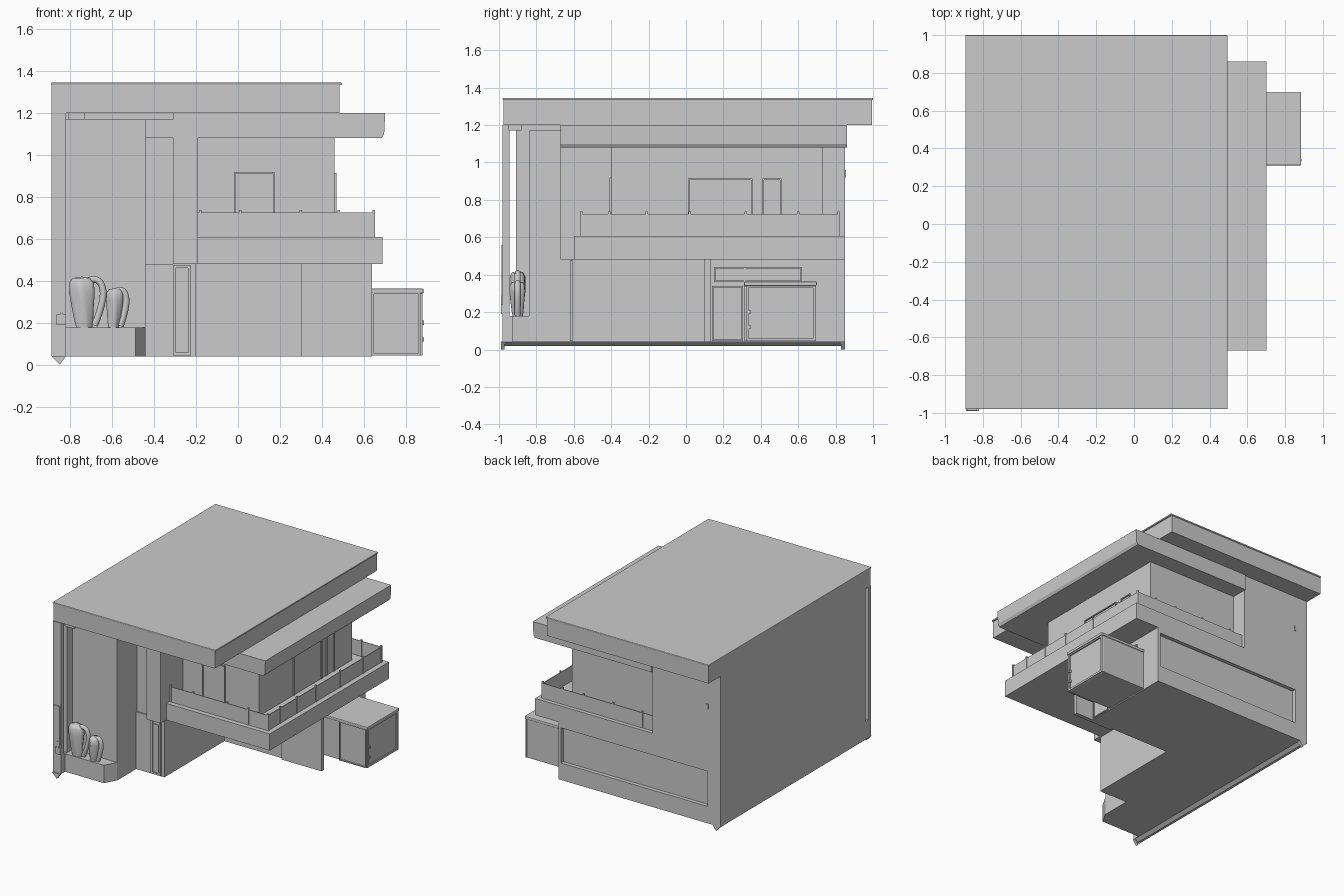
import bpy
import bmesh
import math

cube = bpy.data.objects.get("Cube")
if cube:
    bpy.data.objects.remove(cube, do_unlink=True)

# One plain grey for everything
grey = bpy.data.materials.new("plain grey")
grey.use_nodes = True
COLOUR = (0.6, 0.6, 0.6, 1)
grey.diffuse_color = COLOUR
grey.node_tree.nodes["Principled BSDF"].inputs["Base Color"].default_value = COLOUR


def finish(name, bm):
    bmesh.ops.recalc_face_normals(bm, faces=bm.faces)
    mesh = bpy.data.meshes.new(name)
    bm.to_mesh(mesh)
    bm.free()
    mesh.materials.append(grey)
    ob = bpy.data.objects.new(name, mesh)
    bpy.context.collection.objects.link(ob)
    return ob


def prism(name, points, low, high, axis="z"):
    """Extrude a flat outline along z (outline in xy) or y (outline in xz)."""
    bm = bmesh.new()
    place = (lambda a, b: (a, b, low)) if axis == "z" else (lambda a, b: (a, low, b))
    face = bm.faces.new([bm.verts.new(place(a, b)) for a, b in points])
    out = bmesh.ops.extrude_face_region(bm, geom=[face])
    moved = [v for v in out["geom"] if isinstance(v, bmesh.types.BMVert)]
    step = high - low
    bmesh.ops.translate(bm, verts=moved, vec=(0, 0, step) if axis == "z" else (0, step, 0))
    return finish(name, bm)


def box(name, x, y, z, bevel=0):
    outline = [(x[0], y[0]), (x[1], y[0]), (x[1], y[1]), (x[0], y[1])]
    ob = prism(name, outline, z[0], z[1])
    if bevel:
        mod = ob.modifiers.new("soft edges", "BEVEL")
        mod.width = bevel
        mod.segments = 2
    return ob


def frame(name, plane, at, a, z, w=0.008, t=0.009, bottom=True):
    """Thin rectangular trim standing on a wall facing +x or a wall facing -y."""
    bars = [((a[0], a[0] + w), z), ((a[1] - w, a[1]), z), (a, (z[1] - w, z[1]))]
    if bottom:
        bars.append((a, (z[0], z[0] + w)))
    for span, height in bars:
        if plane == "x":
            box(name, (at, at + t), span, height)
        else:
            box(name, span, (at - t, at), height)


# Roof with a thin cap
box("roof", (-0.89, 0.485), (-0.975, 0.995), (1.2, 1.333))
box("roof_cap", (-0.893, 0.495), (-0.98, 1.0), (1.333, 1.345), 0.004)

# Canopy under the roof, with a slightly undercut end
canopy = [(-0.31, 1.08), (0.685, 1.08), (0.697, 1.1), (0.702, 1.2), (-0.31, 1.2)]
prism("canopy", canopy, -0.67, 0.86, "y")

# Left wall, split by a tall narrow slit, with a pointed skirt below
WALL = (-0.89, -0.82)
box("left_wall", WALL, (-0.91, 0.85), (0.04, 1.2))
box("left_wall_pier", WALL, (-0.98, -0.945), (0.04, 1.2))
box("left_wall_sill", WALL, (-0.945, -0.91), (0.04, 0.18))
for name, y0, y1, tip in (("skirt", -0.97, 0.83, 0.02),
                          ("skirt_front", -0.99, -0.97, 0.0),
                          ("skirt_back", 0.83, 0.85, 0.0)):
    prism(name, [(-0.89, 0.042), (-0.85, tip), (-0.82, 0.042)], y0, y1, "y")

# Ground floor, L-shaped, with a recessed panel along the back
ground = prism("ground_floor", [(-0.82, -0.61), (-0.2, -0.61), (-0.2, 0.12),
                                (0.49, 0.12), (0.49, 0.85), (-0.82, 0.85)], 0.04, 0.48)
cutter = box("panel_cutter", (-0.78, 0.47), (0.82, 0.9), (0.17, 0.44))
cutter.hide_render = True
cut = ground.modifiers.new("panel", "BOOLEAN")
cut.object = cutter
cut.operation = "DIFFERENCE"
bpy.context.view_layer.objects.active = ground
bpy.ops.object.modifier_apply(modifier="panel")
bpy.data.objects.remove(cutter, do_unlink=True)

# Upper floor masses
box("upper_left_block", (-0.82, -0.31), (-0.6, 0.85), (0.48, 1.2))
box("upper_room", (-0.31, 0.46), (-0.4, 0.73), (0.6, 1.08))
box("corner_column", (-0.31, -0.19), (-0.67, -0.4), (0.48, 1.2))
box("entrance_lintel", (-0.44, -0.31), (-0.67, -0.6), (1.08, 1.17))
box("entry_block", (-0.82, -0.44), (-0.84, -0.6), (0.04, 1.17))
box("ceiling_lamp", (-0.81, -0.73), (-0.95, -0.88), (1.17, 1.2))

# Balcony slab and railing
box("balcony_slab", (-0.31, 0.69), (-0.6, 0.85), (0.48, 0.608))
RAIL = (0.6, 0.725)
box("railing_front", (-0.19, 0.65), (-0.563, -0.557), RAIL)
box("railing_side", (0.644, 0.65), (-0.56, 0.82), RAIL)
box("railing_back", (-0.31, 0.65), (0.814, 0.82), RAIL)
posts = [(x, -0.56) for x in (-0.18, 0.01, 0.3, 0.48, 0.648)]
posts += [(0.648, y) for y in (-0.41, -0.21, 0.02, 0.32, 0.6, 0.815)]
posts += [(x, 0.815) for x in (-0.2, 0.05, 0.3, 0.48)]
for px, py in posts:
    box("railing_post", (px - 0.006, px + 0.006), (py - 0.006, py + 0.006), (0.6, 0.737))

# Upper doors and windows
frame("upper_front_door_frame", "y", -0.4, (-0.02, 0.175), (0.61, 0.92), bottom=False)
frame("upper_side_door_frame", "x", 0.46, (0.01, 0.355), (0.61, 0.915), bottom=False)
frame("upper_side_window_frame", "x", 0.46, (0.41, 0.51), (0.61, 0.915), bottom=False)

# Entrance door
frame("entrance_frame", "y", -0.61, (-0.31, -0.225), (0.045, 0.475), w=0.014)
box("entrance_door", (-0.29, -0.245), (-0.616, -0.61), (0.07, 0.43))

# Garage fin, low annex and its high window
box("side_fin", (0.3, 0.64), (0.1, 0.13), (0.04, 0.48))
box("annex", (0.49, 0.87), (0.32, 0.695), (0.045, 0.345), 0.006)
box("annex_lid", (0.49, 0.885), (0.31, 0.7), (0.34, 0.363), 0.006)
frame("annex_front_frame", "x", 0.87, (0.32, 0.695), (0.045, 0.345), w=0.015)
frame("annex_side_trim", "y", 0.32, (0.64, 0.87), (0.045, 0.345))
frame("high_window", "x", 0.49, (0.15, 0.62), (0.36, 0.44))
box("high_window_bar", (0.49, 0.498), (0.31, 0.318), (0.36, 0.44))
frame("side_door", "x", 0.49, (0.14, 0.305), (0.045, 0.34))
for z in (0.11, 0.19):
    box("annex_catch", (0.87, 0.886), (0.33, 0.345), (z, z + 0.02))

# Fittings on the front and back of the left wall
box("wall_plate", (-0.885, -0.83), (-0.987, -0.98), (0.25, 0.56))
box("wall_lamp", (-0.865, -0.82), (-0.99, -0.955), (0.19, 0.24))
box("wall_lamp_stem", (-0.85, -0.835), (-0.99, -0.97), (0.24, 0.29))
box("back_wall_fitting", (-0.785, -0.77), (0.85, 0.856), (0.92, 0.96))

# Planter with an angled corner
prism("planter", [(-0.82, -0.93), (-0.49, -0.93), (-0.44, -0.84), (-0.44, -0.6),
                  (-0.82, -0.6)], 0.04, 0.178)


def sculpture(name, x, y, width, height, lean, ear):
    """Flattened turned body with a curved arm on one side."""
    profile = [(0.62, 0), (0.74, 0.15), (0.85, 0.4), (1, 0.7), (0.97, 0.87), (0.7, 0.97), (0, 1)]
    bm = bmesh.new()
    rings = []
    for r, h in profile:
        shift = lean * math.sin(h * math.pi / 2)
        ring = []
        for i in range(24):
            a = math.tau * i / 24
            flute = 1 + 0.07 * math.cos(5 * a + 3 * h)
            ring.append(bm.verts.new((x + shift + r * flute * width * math.cos(a),
                                      y + r * flute * 0.042 * math.sin(a),
                                      0.175 + h * height)))
        rings.append(ring)
    for low, high in zip(rings, rings[1:]):
        for i in range(24):
            j = (i + 1) % 24
            bm.faces.new((low[i], low[j], high[j], high[i]))
    bmesh.ops.remove_doubles(bm, verts=bm.verts, dist=0.0001)
    ob = finish(name, bm)
    for poly in ob.data.polygons:
        poly.use_smooth = True

    curve = bpy.data.curves.new(name + "_arm", "CURVE")
    curve.dimensions = "3D"
    curve.bevel_depth = 0.016
    curve.use_fill_caps = True
    spline = curve.splines.new("NURBS")
    path = [(0.2, 0.9), (0.9, 1.0), (1.75, 0.85), (1.5, 0.45), (0.85, 0.05)]
    spline.points.add(len(path) - 1)
    for p, (u, h) in zip(spline.points, path):
        p.co = (x + ear * u * width, y, 0.175 + h * height, 1)
    spline.use_endpoint_u = True
    arm = bpy.data.objects.new(name + "_arm", curve)
    curve.materials.append(grey)
    bpy.context.collection.objects.link(arm)


sculpture("large_sculpture", -0.735, -0.9, 0.06, 0.245, -0.01, 1)
sculpture("small_sculpture", -0.595, -0.9, 0.04, 0.19, 0.008, 1)
